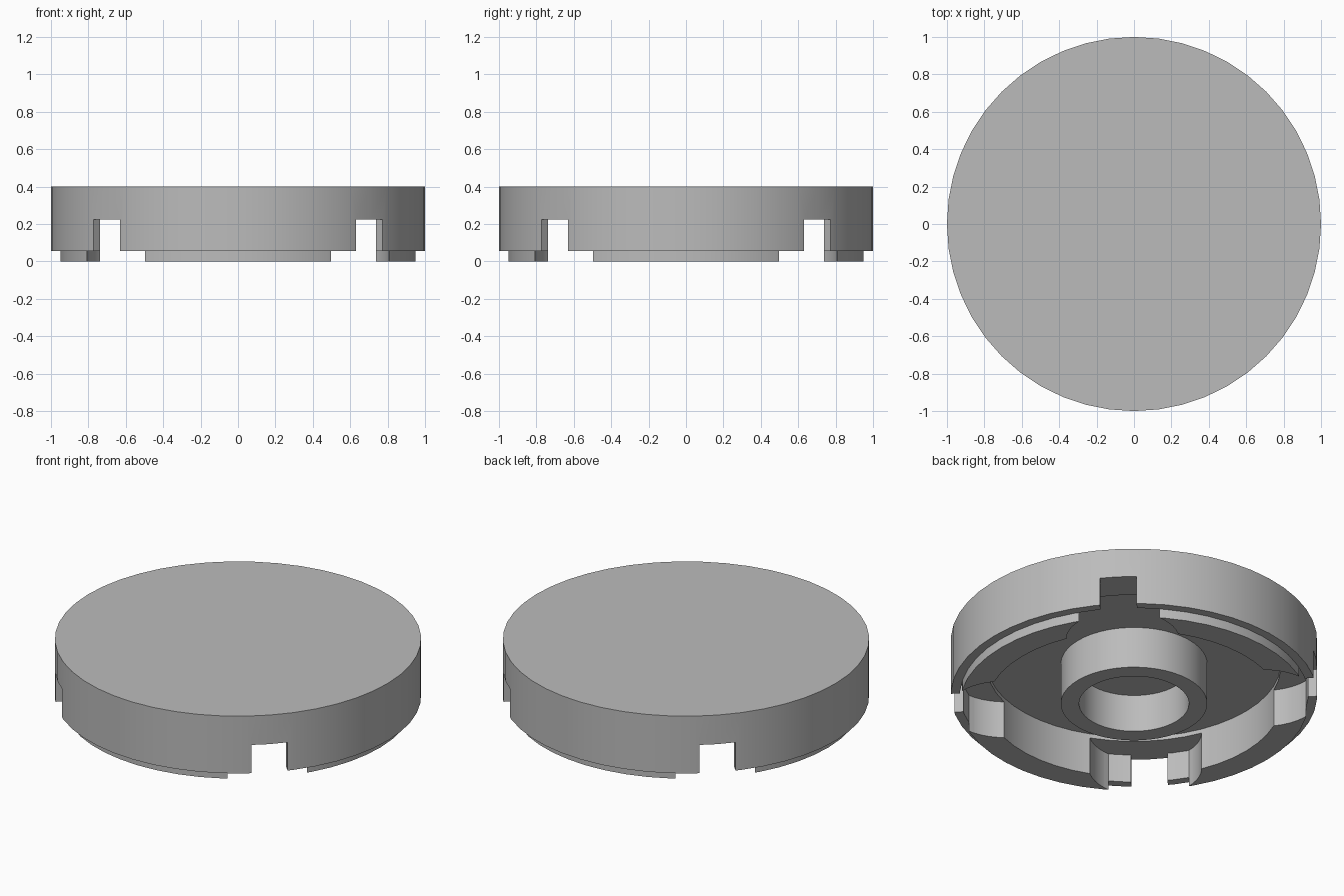
import bpy
import math
from mathutils import Matrix, Vector

cube = bpy.data.objects.get("Cube")
if cube:
    bpy.data.objects.remove(cube, do_unlink=True)

import bmesh

SEGMENTS = 48
TOP, RIM_BOTTOM, POCKET_TOP, CEILING = 0.4, 0.055, 0.225, 0.25
OUTER, LIP, WALL, TUBE, BORE = 1.0, 0.95, 0.8, 0.4, 0.3

grey = bpy.data.materials.new("plain_grey")
grey.use_nodes = True
grey.diffuse_color = (0.5, 0.5, 0.5, 1)
grey.node_tree.nodes["Principled BSDF"].inputs["Base Color"].default_value = (0.5, 0.5, 0.5, 1)


def make_object(name, bm):
    bmesh.ops.recalc_face_normals(bm, faces=bm.faces)
    mesh = bpy.data.meshes.new(name)
    bm.to_mesh(mesh)
    bm.free()
    mesh.materials.append(grey)
    obj = bpy.data.objects.new(name, mesh)
    bpy.context.collection.objects.link(obj)
    return obj


def lathe(name, profile, closed=False):
    """Spin an (r, z) profile around the z axis."""
    bm = bmesh.new()
    verts = [bm.verts.new((r, 0, z)) for r, z in profile]
    edges = [bm.edges.new(pair) for pair in zip(verts, verts[1:])]
    if closed:
        edges.append(bm.edges.new((verts[-1], verts[0])))
    bmesh.ops.spin(bm, geom=verts + edges, axis=(0, 0, 1), cent=(0, 0, 0),
                   angle=math.tau, steps=SEGMENTS, use_duplicate=False)
    bmesh.ops.remove_doubles(bm, verts=bm.verts, dist=0.0001)
    return make_object(name, bm)


def cut(target, cutter):
    mod = target.modifiers.new("cut", "BOOLEAN")
    mod.operation = "DIFFERENCE"
    mod.solver = "EXACT"
    mod.object = cutter
    bpy.context.view_layer.objects.active = target
    bpy.ops.object.modifier_apply(modifier=mod.name)
    bpy.data.objects.remove(cutter, do_unlink=True)


def diagonals():
    return [Matrix.Rotation(math.radians(45 + 90 * i), 4, "Z") for i in range(4)]


# Round cap with thin skirt, recessed ceiling and central tube
cap = lathe("cap_and_tube", [
    (0, TOP), (OUTER, TOP), (OUTER, RIM_BOTTOM), (LIP, RIM_BOTTOM),
    (LIP, POCKET_TOP), (WALL, POCKET_TOP), (WALL, CEILING), (TUBE, CEILING),
    (TUBE, 0), (BORE, 0), (BORE, POCKET_TOP), (0, POCKET_TOP)])

# Inner wall that stands slightly below the skirt
inner_wall = lathe("inner_wall", [
    (WALL, 0), (LIP, 0), (LIP, POCKET_TOP), (WALL, POCKET_TOP)], closed=True)

# Slots through the skirt on the diagonals
bm = bmesh.new()
for turn in diagonals():
    place = Matrix.Translation((OUTER, 0, POCKET_TOP / 2 - 0.1))
    size = Matrix.Diagonal(Vector((0.2, 0.2, POCKET_TOP + 0.2, 1)))
    bmesh.ops.create_cube(bm, size=1, matrix=turn @ place @ size)
cut(cap, make_object("slot_cutter", bm))

# Round pockets through the inner wall on the diagonals
bm = bmesh.new()
for turn in diagonals():
    bmesh.ops.create_cone(bm, cap_ends=True, segments=SEGMENTS, radius1=0.308,
                          radius2=0.308, depth=1,
                          matrix=turn @ Matrix.Translation((math.sqrt(0.5), 0, 0)))
cut(inner_wall, make_object("pocket_cutter", bm))

# Smooth round walls, crisp corners
for obj in (cap, inner_wall):
    bpy.ops.object.select_all(action="DESELECT")
    obj.select_set(True)
    bpy.context.view_layer.objects.active = obj
    bpy.ops.object.shade_smooth_by_angle(angle=math.radians(30))
